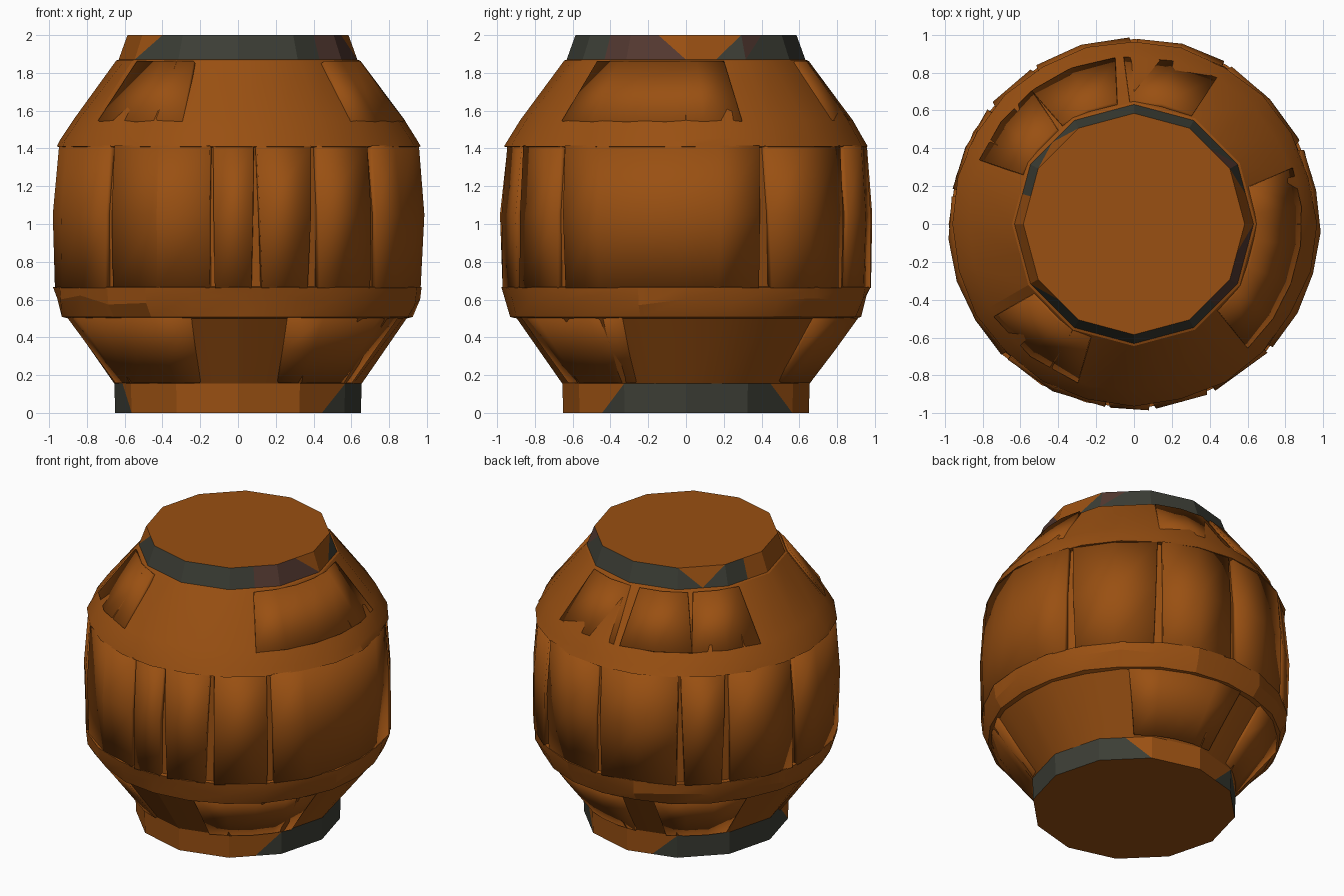
import bpy, bmesh, math, random

random.seed(4)
SEG = 24
STEP = math.tau / SEG

if "Cube" in bpy.data.objects:
    bpy.data.objects.remove(bpy.data.objects["Cube"])


def material(name, color):
    m = bpy.data.materials.new(name)
    m.use_nodes = True
    m.diffuse_color = (*color, 1)
    m.node_tree.nodes["Principled BSDF"].inputs["Base Color"].default_value = (*color, 1)
    return m


MATS = [material("orange_clay", (0.32, 0.08, 0.006)),
        material("dark_grey", (0.045, 0.048, 0.036)),
        material("dull_brown", (0.085, 0.04, 0.03))]


def finish(bm, name, angle=17):
    bmesh.ops.recalc_face_normals(bm, faces=bm.faces)
    mesh = bpy.data.meshes.new(name)
    bm.to_mesh(mesh)
    bm.free()
    obj = bpy.data.objects.new(name, mesh)
    bpy.context.collection.objects.link(obj)
    for m in MATS:
        mesh.materials.append(m)
    bpy.ops.object.select_all(action='DESELECT')
    obj.select_set(True)
    bpy.context.view_layer.objects.active = obj
    bpy.ops.object.shade_smooth_by_angle(angle=math.radians(angle))
    return obj


def polar(r, a, z):
    return (r * math.cos(a), r * math.sin(a), z)


# Body core: height, radius, radius jitter, height jitter, twelve-sided or round
RINGS = [
    (0.0, 0.65, 0, 0, True), (0.155, 0.655, 0, 0, True),
    (0.5, 0.90, 0.008, 0, False), (0.508, 0.925, 0.008, 0, False),
    (0.6, 0.965, 0.01, 0.03, False), (0.665, 0.975, 0.008, 0, False),
    (0.67, 0.95, 0, 0, False), (1.05, 0.96, 0, 0, False), (1.405, 0.93, 0, 0, False),
    (1.41, 0.96, 0.008, 0, False), (1.45, 0.942, 0.008, 0.01, False),
    (1.55, 0.88, 0.008, 0, False), (1.865, 0.645, 0, 0, True),
    (1.87, 0.632, 0, 0, True), (2.0, 0.585, 0, 0, True)]

# Painted patches around each collar; s and e are slanted patch ends
PATCH = {0: "gggeooosgggggeooooooosgg", len(RINGS) - 2: "osmgggggesgooosggggggppq"}
LOWER = dict(o=0, g=1, s=1, e=1, m=1, p=2, q=2)
UPPER = dict(o=0, g=1, s=0, e=0, m=2, p=2, q=0)

bm = bmesh.new()
rows = []
for z, r, jr, jz, flat_sided in RINGS:
    row = []
    for i in range(SEG):
        rr = r + random.uniform(-jr, jr)
        if flat_sided and i % 2:
            rr *= math.cos(STEP)
        row.append(bm.verts.new(polar(rr, i * STEP, z + random.uniform(-jz, jz))))
    rows.append(row)
for k in range(len(rows) - 1):
    for i in range(SEG):
        j = (i + 1) % SEG
        a, b, c, d = rows[k][i], rows[k][j], rows[k + 1][j], rows[k + 1][i]
        if k in PATCH:
            code = PATCH[k][i]
            low, up = ((a, b, d), (b, c, d)) if code in "eq" else ((a, b, c), (a, c, d))
            bm.faces.new(low).material_index = LOWER[code]
            bm.faces.new(up).material_index = UPPER[code]
        else:
            bm.faces.new((a, b, c, d))
bm.faces.new(rows[0][::-1])
bm.faces.new(rows[-1])
finish(bm, "barrel_body")


def panel(name, start, end, profile, jitter, taper):
    """Curved plank between two angles; taper narrows it towards the bottom."""
    bm = bmesh.new()
    cols = max(1, round((end - start) / 14))
    grid = []
    for n, (z, r) in enumerate(profile):
        t = taper * (1 - n / (len(profile) - 1))
        lo, hi = math.radians(start + t), math.radians(end - t)
        grid.append([bm.verts.new(polar(r + random.uniform(-jitter, jitter),
                                        lo + (hi - lo) * c / cols, z))
                     for c in range(cols + 1)])
    for lower, upper in zip(grid, grid[1:]):
        for c in range(cols):
            bm.faces.new((lower[c], lower[c + 1], upper[c + 1], upper[c]))
    obj = finish(bm, name)
    # Outer surface stays put, the thickness goes inwards
    centre = obj.data.polygons[0]
    outward = centre.normal.x * centre.center.x + centre.normal.y * centre.center.y
    if outward < 0:
        obj.data.flip_normals()
    mod = obj.modifiers.new("thickness", 'SOLIDIFY')
    mod.thickness = 0.04
    mod.offset = -1


# Wide staves round the belly, with narrow wedge gaps
STAVES = [(-133, -99), (-98, -85), (-84, -66), (-64, -44), (-42, 24), (26, 59),
          (61, 89), (91, 122), (123, 140), (142, 169), (171, 225)]
for n, (start, end) in enumerate(STAVES):
    panel(f"belly_stave_{n + 1}", start, end,
          [(0.66, 0.974), (1.05, 0.981), (1.415, 0.955)], 0.007, (n % 3) * 0.8)

# Raised planks on the shoulder
for n, (start, end) in enumerate([(-145, -111), (-46, 18), (62, 92), (98, 126), (129, 156)]):
    panel(f"shoulder_plank_{n + 1}", start, end,
          [(1.548, 0.888), (1.862, 0.652)], 0.003, -1.5)

# Raised planks on the lower slope
for n, (start, end) in enumerate([(-172, -106), (-73, -22), (48, 98), (112, 150)]):
    panel(f"lower_plank_{n + 1}", start, end,
          [(0.158, 0.658), (0.33, 0.788), (0.502, 0.912)], 0.003, 2)
